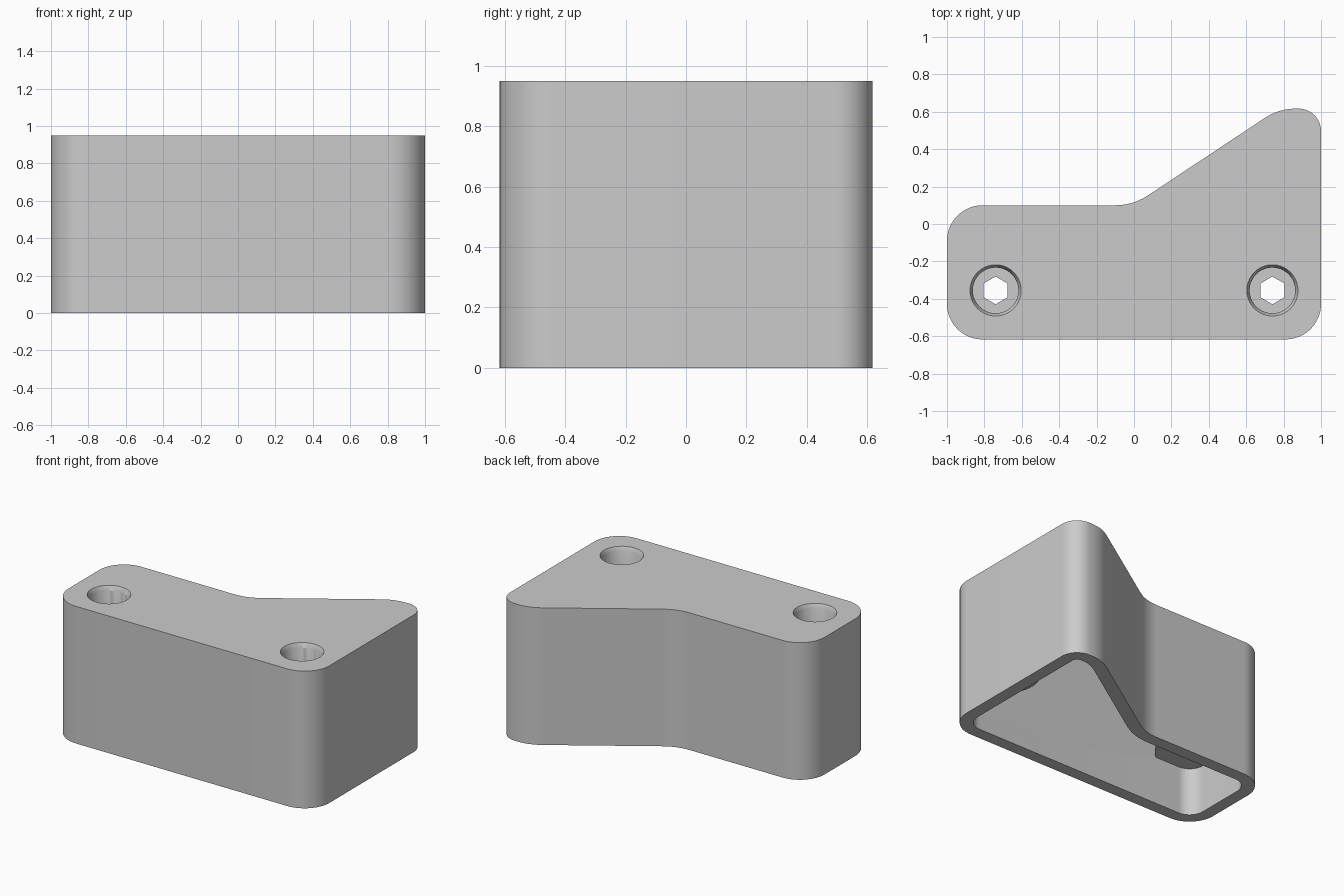
import bpy
import bmesh
from math import pi, tan, radians
from mathutils import Vector, Matrix

if "Cube" in bpy.data.objects:
    bpy.data.objects.remove(bpy.data.objects["Cube"], do_unlink=True)

HEIGHT, WALL = 0.95, 0.085
BOSS_BOTTOM, BORE_FLOOR = 0.33, 0.415
SCREW_X, SCREW_Y = 0.74, -0.355

# Footprint corners, counter-clockwise, with fillet radii
CORNERS = [(-1, -0.617, 0.19), (1, -0.617, 0.19), (1, 0.617, 0.12),
           (0.775, 0.617, 0.29), (-0.005, 0.1, 0.31), (-1, 0.1, 0.19)]


def footprint(inset):
    """Rounded outline, moved inwards by inset."""
    pts = [Vector(c[:2]) for c in CORNERS]
    out = []
    for i, p in enumerate(pts):
        d0 = (p - pts[i - 1]).normalized()
        d1 = (pts[(i + 1) % len(pts)] - p).normalized()
        turn = -d0.angle_signed(d1)            # positive at convex corners
        n0, n1 = Vector((-d0.y, d0.x)), Vector((-d1.y, d1.x))
        corner = p + (n0 + n1) * inset / (1 + n0.dot(n1))
        side = 1 if turn > 0 else -1
        r = CORNERS[i][2] - side * inset
        start = corner - d0 * r * tan(abs(turn) / 2)
        centre = start + n0 * side * r
        steps = max(6, round(abs(turn) / radians(6)))
        for k in range(steps + 1):
            spin = Matrix.Rotation(turn * k / steps, 2)
            out.append(centre + spin @ (start - centre))
    return out


def finish(name, bm):
    bmesh.ops.recalc_face_normals(bm, faces=bm.faces)
    mesh = bpy.data.meshes.new(name)
    bm.to_mesh(mesh)
    bm.free()
    obj = bpy.data.objects.new(name, mesh)
    bpy.context.collection.objects.link(obj)
    return obj


def prism(name, outline, z0, z1):
    bm = bmesh.new()
    face = bm.faces.new([bm.verts.new((p.x, p.y, z0)) for p in outline])
    top = bmesh.ops.extrude_face_region(bm, geom=[face])["geom"]
    bmesh.ops.translate(bm, vec=(0, 0, z1 - z0),
                        verts=[v for v in top if isinstance(v, bmesh.types.BMVert)])
    return finish(name, bm)


def post(name, x, r0, r1, z0, z1, sides=40, turn=0.0):
    bm = bmesh.new()
    place = Matrix.Translation((x, SCREW_Y, (z0 + z1) / 2)) @ Matrix.Rotation(turn, 4, "Z")
    bmesh.ops.create_cone(bm, cap_ends=True, segments=sides, radius1=r0,
                          radius2=r1, depth=z1 - z0, matrix=place)
    return finish(name, bm)


def subtract(obj, cutter):
    """Cut one solid from another and discard the cutter."""
    mod = obj.modifiers.new("cut", "BOOLEAN")
    mod.operation, mod.solver, mod.object = "DIFFERENCE", "EXACT", cutter
    bpy.context.view_layer.update()
    deps = bpy.context.evaluated_depsgraph_get()
    mesh = bpy.data.meshes.new_from_object(obj.evaluated_get(deps))
    obj.modifiers.clear()
    obj.data = mesh
    bpy.data.objects.remove(cutter, do_unlink=True)


# Hollow shell, open underneath, with screw bosses left standing inside
body = prism("hollow_block", footprint(0), 0, HEIGHT)
cavity = prism("cavity", footprint(WALL), -0.1, HEIGHT - WALL)
for x in (-SCREW_X, SCREW_X):
    subtract(cavity, post("boss", x, 0.21, 0.21, BOSS_BOTTOM, 1.1))
subtract(body, cavity)

# Screw recesses with chamfered mouths and small six-sided through holes
for x in (-SCREW_X, SCREW_X):
    subtract(body, post("bore", x, 0.122, 0.122, BORE_FLOOR, 1.1))
    subtract(body, post("chamfer", x, 0.117, 0.142, HEIGHT - 0.04, HEIGHT + 0.01))
    subtract(body, post("screw_hole", x, 0.074, 0.074, 0.2, 0.6, 6, 0.0))

# Plain grey finish
grey = bpy.data.materials.new("plain_grey")
grey.use_nodes = True
colour = (0.6, 0.6, 0.6, 1)
grey.diffuse_color = colour
grey.node_tree.nodes["Principled BSDF"].inputs["Base Color"].default_value = colour
body.data.materials.clear()
body.data.materials.append(grey)
for poly in body.data.polygons:
    poly.material_index = 0

bpy.ops.object.select_all(action="DESELECT")
body.select_set(True)
bpy.context.view_layer.objects.active = body
bpy.ops.object.shade_smooth_by_angle(angle=radians(30))
